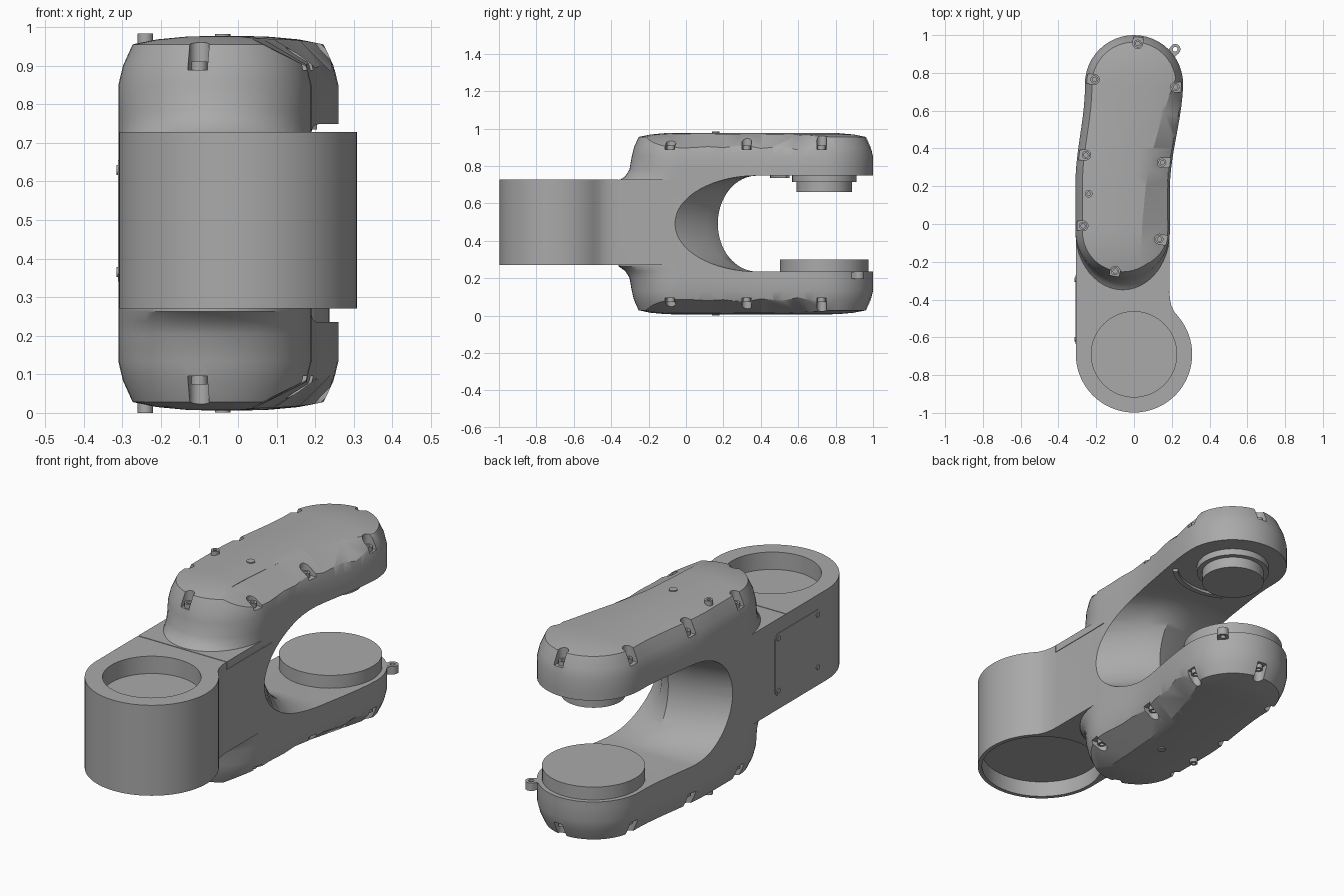
import bpy, bmesh, math
from mathutils import Vector

if "Cube" in bpy.data.objects:
    bpy.data.objects.remove(bpy.data.objects["Cube"], do_unlink=True)

grey = bpy.data.materials.new("cast_grey")
grey.use_nodes = True
COLOUR = (0.4, 0.4, 0.4, 1)
grey.diffuse_color = COLOUR
grey.node_tree.nodes["Principled BSDF"].inputs["Base Color"].default_value = COLOUR

HEIGHT = 0.983
HEAD_Y, TAIL_Y = 0.74, -0.04
parts = []


def flip(z):
    return HEIGHT - z


def loft(name, rings, keep=True):
    """Skin a stack of equal rings and close both ends."""
    bm = bmesh.new()
    rows = [[bm.verts.new(p) for p in ring] for ring in rings]
    n = len(rows[0])
    for a, b in zip(rows, rows[1:]):
        for i in range(n):
            j = (i + 1) % n
            bm.faces.new((a[i], a[j], b[j], b[i]))
    bm.faces.new(rows[0][::-1])
    bm.faces.new(rows[-1])
    bmesh.ops.recalc_face_normals(bm, faces=bm.faces)
    mesh = bpy.data.meshes.new(name)
    bm.to_mesh(mesh)
    bm.free()
    mesh.materials.append(grey)
    obj = bpy.data.objects.new(name, mesh)
    bpy.context.collection.objects.link(obj)
    if keep:
        parts.append(obj)
    return obj


def turned(name, x, y, profile, n=32, keep=True):
    """Upright turned part from (radius, z) pairs."""
    angles = [math.tau * i / n for i in range(n)]
    return loft(name, [[(x + r * math.cos(a), y + r * math.sin(a), z) for a in angles]
                       for r, z in profile], keep)


def box(name, lo, hi, keep=True):
    return loft(name, [[(lo[0], lo[1], z), (hi[0], lo[1], z), (hi[0], hi[1], z), (lo[0], hi[1], z)]
                       for z in (lo[2], hi[2])], keep)


def combine(target, tool, operation):
    mod = target.modifiers.new("bool", "BOOLEAN")
    mod.operation, mod.solver, mod.object = operation, "EXACT", tool
    graph = bpy.context.evaluated_depsgraph_get()
    result = bpy.data.meshes.new_from_object(target.evaluated_get(graph))
    target.modifiers.clear()
    target.data = result
    bpy.data.objects.remove(tool, do_unlink=True)


def spine(y):
    """Centre x and half width of the curved arm at y."""
    s = min(max((y - 0.2) / 0.54, 0), 1)
    return -0.06 + 0.06 * s * s * (3 - 2 * s), 0.25 + 0.01 * s


def arm_ring(z, inset=0.0, scale=1.0, tail=1.0):
    sides = [TAIL_Y + (HEAD_Y - TAIL_Y) * i / 14 for i in range(15)]
    arc = [math.pi * i / 24 for i in range(1, 24)]
    pts = []
    for sign, ys, end, stretch in ((1, sides, HEAD_Y, 1), (-1, sides[::-1], TAIL_Y, tail)):
        for y in ys:
            x, r = spine(y)
            pts.append((x + sign * (r - inset) * scale, y, z))
        x, r = spine(end)
        r = (r - inset) * scale
        for a in arc:
            pts.append((x + sign * r * math.cos(a), end + sign * r * math.sin(a) * stretch, z))
    return pts


# Both arms as one tall curved block, flared at the foot and domed at the caps
levels = [(0.72, 0, 1, 1.28), (0.745, 0, 1, 1.14), (0.78, 0, 1, 1.05), (0.85, 0, 1, 1),
          (0.9, 0.012, 1, 1), (0.955, 0.037, 1, 1), (0.968, 0.037, 0.7, 1),
          (0.975, 0.037, 0.35, 1), (0.977, 0.037, 0.04, 1)]
body = loft("forked_body", [arm_ring(flip(z), *v) for z, *v in levels[::-1]]
            + [arm_ring(z, *v) for z, *v in levels])

# Joint housing with a straight left flank and a necked right flank
CY, CR = -0.69, 0.308
outline = [(-CR, 0), (-CR, -0.36)]
for i in range(45):
    a = math.radians(180 + 5 * i)
    outline.append((CR * math.cos(a), CY + CR * math.sin(a)))
outline += [(0.212, -0.463), (0.197, -0.43), (0.19, -0.395), (0.188, -0.36), (0.188, 0)]
housing = loft("housing", [[(x, y, z) for x, y in outline] for z in (0.27, 0.728)], False)
combine(body, housing, "UNION")

# Fork opening: elliptical throat with a ridge, flaring to the right side
gap = []
for x, throat in ((-0.4, 0.04), (-0.31, 0.07), (-0.15, 0.14), (-0.02, 0.17),
                  (0.06, 0.11), (0.19, -0.06), (0.4, -0.34)):
    ring = [(x, 1.3, 0.235), (x, 1.3, 0.748)]
    for i in range(33):
        a = math.pi * i / 32
        ring.append((x, 0.38 - (0.38 - throat) * math.sin(a), 0.4915 + 0.2565 * math.cos(a)))
    gap.append(ring)
combine(body, loft("fork_gap", gap, False), "DIFFERENCE")

# Sloping facets along the right of both caps
crease = [(0.215, 0.26, 0.8), (0.155, 0.235, 0.6), (0.1, 0.207, 0.4), (0.062, 0.192, 0.2),
          (0.044, 0.19, 0), (0.035, 0.19, -0.2), (0.03, 0.19, -0.35)]
for side in (lambda z: z, flip):
    rings = []
    for x, edge, y in crease:
        far = x + 2 * (edge - x)
        rings.append([(x, y, side(0.97)), (far, y, side(0.81)),
                      (far, y, side(1.1)), (x, y, side(1.1))])
    combine(body, loft("facet_cutter", rings, False), "DIFFERENCE")

# Bearing recesses in the housing and thin parting seams
combine(body, turned("top_recess", 0, CY, [(0.226, 0.64), (0.226, 0.8)], 64, False), "DIFFERENCE")
combine(body, turned("bottom_recess", 0, CY, [(0.288, 0.2), (0.288, 0.35)], 64, False), "DIFFERENCE")
for lo, hi in (((-0.5, -0.362, 0.724), (0.5, -0.358, 0.74)),
               ((0.185, -0.362, 0.688), (0.25, 0.0, 0.691)),
               ((0.185, -0.362, 0.688), (0.25, -0.358, 0.74))):
    combine(body, box("seam", lo, hi, False), "DIFFERENCE")

# Cap screws, each in a slot open to the outside
screws = [(0.02, 0.955), (-0.21, 0.765), (0.22, 0.725), (-0.255, 0.365),
          (0.15, 0.325), (-0.27, -0.01), (0.135, -0.08), (-0.1, -0.25)]
for x, y in screws:
    cy = min(max(y, TAIL_Y), HEAD_Y)
    out = Vector((x - spine(cy)[0], y - cy)).normalized()
    slot = []
    for i in range(24):
        p = Vector((math.cos(math.tau * i / 24), math.sin(math.tau * i / 24))) * 0.026
        slot.append(Vector((x, y)) + p + (out * 0.06 if p.dot(out) > 0 else out * 0))
    for side in (lambda z: z, flip):
        cutter = loft("slot", [[(p.x, p.y, side(z)) for p in slot] for z in (0.888, 1.1)], False)
        combine(body, cutter, "DIFFERENCE")
        turned("cap_screw", x, y, [(0.021, side(0.88)), (0.021, side(0.91)),
                                   (0.011, side(0.91)), (0.011, side(0.898))], 20)

# Plugs on the cap faces
for side in (lambda z: z, flip):
    turned("edge_plug", -0.24, 0.16, [(0.02, side(0.93)), (0.02, side(0.983)),
                                      (0.009, side(0.983)), (0.009, side(0.97))], 20)
    turned("centre_plug", -0.04, 0.16, [(0.02, side(0.96)), (0.02, side(0.982))], 20)

# Upper spigot and lower flange
turned("upper_spigot", 0, HEAD_Y, [(0.172, 0.76), (0.172, 0.715), (0.148, 0.715), (0.148, 0.66)], 64)
turned("lower_flange", 0, HEAD_Y, [(0.237, 0.22), (0.237, 0.3)], 64)

# Curved stop under the upper head
stop = []
for i in range(15):
    a = math.radians(-120 + 75 * i / 14)
    stop.append([(r * math.cos(a), HEAD_Y + r * math.sin(a), z)
                 for r, z in ((0.265, 0.735), (0.29, 0.735), (0.29, 0.755), (0.265, 0.755))])
loft("curved_stop", stop)

# Drilled lug on the lower head
lug = turned("lug", 0.218, 0.925, [(0.028, 0.195), (0.028, 0.235)], 24)
arm = loft("lug_arm", [[(0.15, 0.88, z), (0.18, 0.85, z), (0.238, 0.905, z), (0.2, 0.946, z)]
                       for z in (0.197, 0.233)], False)
combine(lug, arm, "UNION")
combine(lug, turned("lug_hole", 0.218, 0.925, [(0.013, 0.1), (0.013, 0.3)], 20, False), "DIFFERENCE")

# Access panel on the straight flank with corner screws
Y0, Y1, Z0, Z1, C = -0.635, -0.27, 0.34, 0.655, 0.02
panel = [(Y0 + C, Z0), (Y1 - C, Z0), (Y1, Z0 + C), (Y1, Z1 - C),
         (Y1 - C, Z1), (Y0 + C, Z1), (Y0, Z1 - C), (Y0, Z0 + C)]
loft("side_panel", [[(x, y, z) for y, z in panel] for x in (-0.306, -0.311)])
for y in (Y0 + 0.025, Y1 - 0.025):
    for z in (Z0 + 0.025, Z1 - 0.025):
        loft("panel_screw", [[(x, y + 0.013 * math.cos(math.tau * i / 16),
                               z + 0.013 * math.sin(math.tau * i / 16)) for i in range(16)]
                             for x in (-0.308, -0.315)])

# Smooth the curved surfaces and keep the edges crisp
bpy.ops.object.select_all(action="DESELECT")
for obj in parts:
    obj.select_set(True)
bpy.context.view_layer.objects.active = body
bpy.ops.object.shade_smooth_by_angle(angle=math.radians(30))
